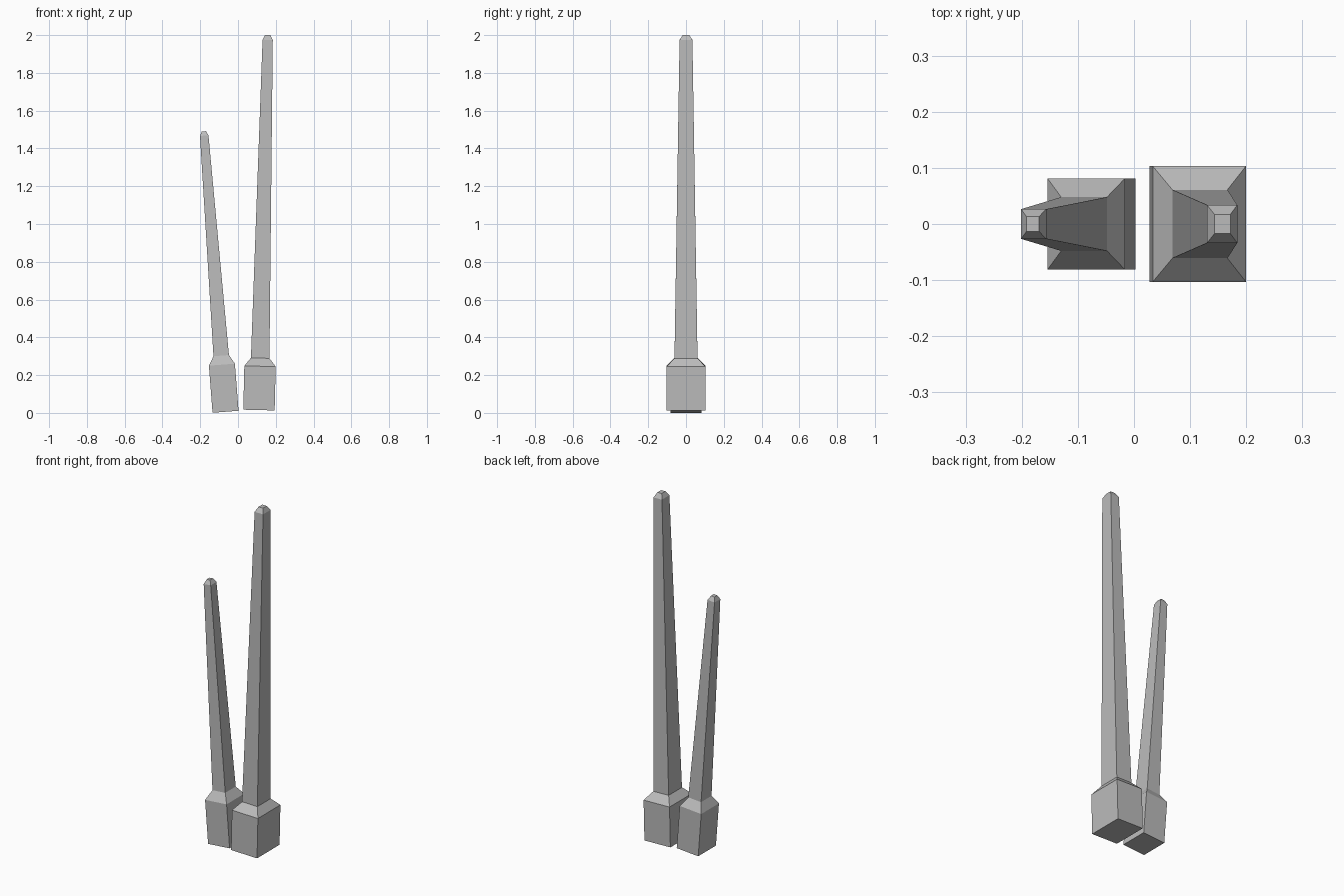
import bpy, bmesh
from math import sin, cos
from mathutils import Matrix, Vector

cube = bpy.data.objects.get("Cube")
if cube:
    bpy.data.objects.remove(cube, do_unlink=True)

grey = bpy.data.materials.new("mid_grey")
grey.use_nodes = True
colour = (0.5, 0.5, 0.5, 1)
grey.diffuse_color = colour
grey.node_tree.nodes["Principled BSDF"].inputs["Base Color"].default_value = colour


def tapered_post(name, sections, foot, tilt):
    """Loft rectangular sections (half x, half y, height), then lean sideways."""
    bm = bmesh.new()
    rings = [[bm.verts.new((sx * hx, sy * hy, z))
              for sx, sy in ((-1, -1), (1, -1), (1, 1), (-1, 1))]
             for hx, hy, z in sections]
    for low, high in zip(rings, rings[1:]):
        for i in range(4):
            j = (i + 1) % 4
            bm.faces.new((low[i], low[j], high[j], high[i]))
    bm.faces.new(rings[0][::-1])
    bm.faces.new(rings[-1])
    lean = Matrix.Translation(Vector(foot)) @ Matrix.Rotation(tilt, 4, "Y")
    bmesh.ops.transform(bm, matrix=lean, verts=bm.verts)
    bmesh.ops.recalc_face_normals(bm, faces=bm.faces)
    mesh = bpy.data.meshes.new(name)
    bm.to_mesh(mesh)
    bm.free()
    mesh.materials.append(grey)
    obj = bpy.data.objects.new(name, mesh)
    bpy.context.collection.objects.link(obj)


# Tall aerial: square base, sloped collar, tapering rod, chamfered tip
tapered_post("tall_aerial", [
    (0.083, 0.103, 0), (0.083, 0.103, 0.232), (0.049, 0.061, 0.275),
    (0.027, 0.034, 1.96), (0.014, 0.017, 1.986)], (0.111, 0, 0.015), 0.0235)

# Short aerial, leaning the other way
tapered_post("short_aerial", [
    (0.069, 0.081, 0), (0.069, 0.081, 0.25), (0.041, 0.048, 0.298),
    (0.0225, 0.0265, 1.466), (0.011, 0.013, 1.489)], (-0.066, 0, 0.006), -0.077)
